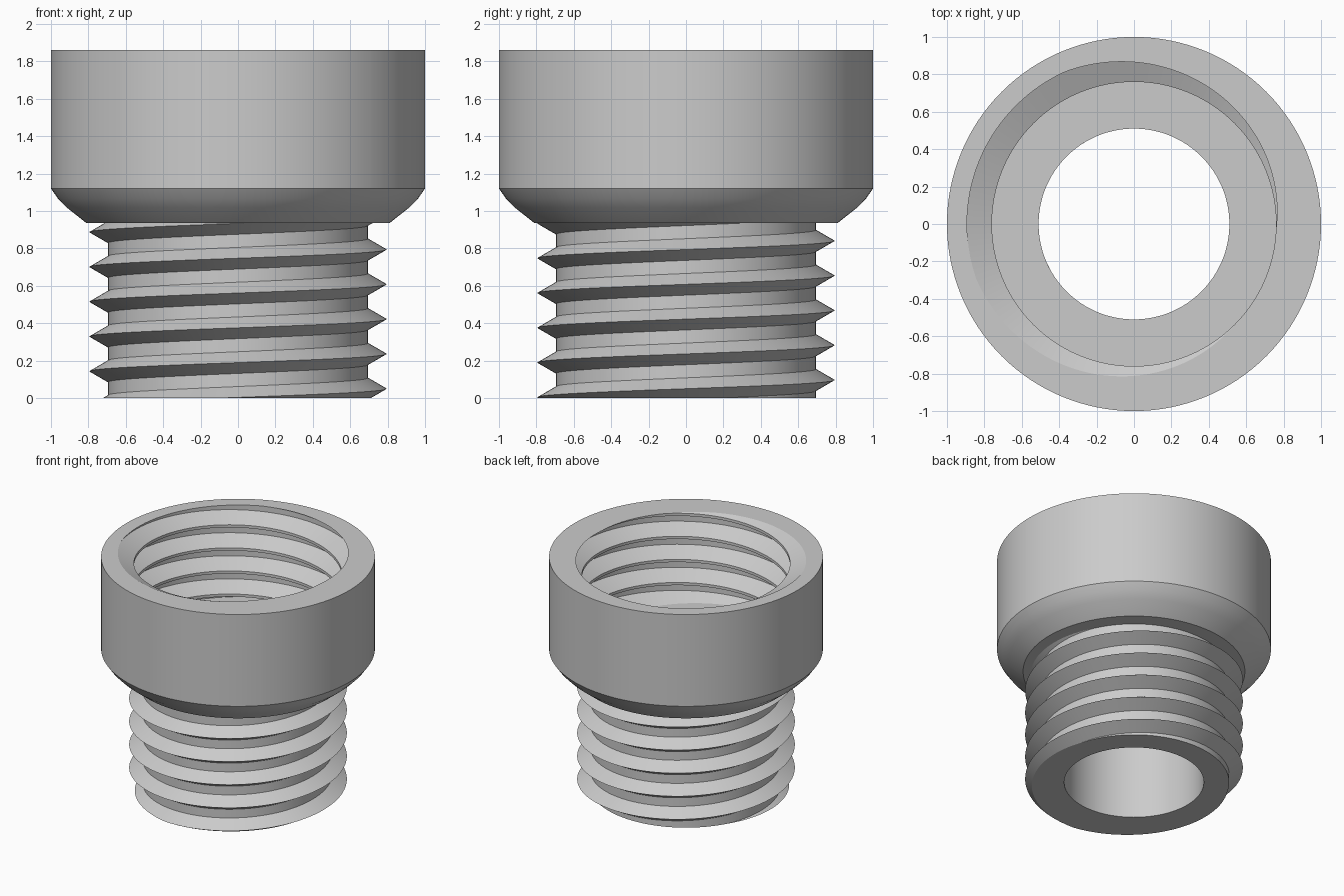
import bpy
import bmesh
import math

cube = bpy.data.objects.get("Cube")
if cube:
    bpy.data.objects.remove(cube)

SEGMENTS = 128
PITCH = 0.186
BORE = 0.51
FLOOR = 1.12
TOP = 1.86

steel = bpy.data.materials.new("plain grey")
steel.use_nodes = True
steel.diffuse_color = (0.6, 0.6, 0.6, 1)
steel.node_tree.nodes["Principled BSDF"].inputs["Base Color"].default_value = (0.6, 0.6, 0.6, 1)


def thread_sheet(profile, start, low, high):
    """Helical wall from a repeating (height, radius) profile, trimmed flat."""
    bm = bmesh.new()
    first = math.floor((low - start) / PITCH) - 2
    last = math.ceil((high - start) / PITCH) + 2
    columns = []
    for i in range(SEGMENTS):
        a = math.tau * i / SEGMENTS
        columns.append([
            bm.verts.new((r * math.cos(a), r * math.sin(a),
                          start + PITCH * (turn + i / SEGMENTS) + z))
            for turn in range(first, last) for z, r in profile])
    step = len(profile)
    for i in range(SEGMENTS):
        here = columns[i]
        # the last column joins the first one, a turn higher
        there = columns[i + 1] if i + 1 < SEGMENTS else columns[0][step:]
        for k in range(min(len(here), len(there)) - 1):
            bm.faces.new((here[k], there[k], there[k + 1], here[k + 1]))
    for height, side in ((low, -1), (high, 1)):
        bmesh.ops.bisect_plane(bm, geom=bm.verts[:] + bm.edges[:] + bm.faces[:],
                               dist=1e-6, plane_co=(0, 0, height),
                               plane_no=(0, 0, side), clear_outer=True)
    return bm


def extend_rim(bm, height, path):
    """Extrude the open rim at a height through rings of (radius, height)."""
    edges = [e for e in bm.edges if e.is_boundary
             and all(abs(v.co.z - height) < 1e-4 for v in e.verts)]
    for radius, z in path:
        geom = bmesh.ops.extrude_edge_only(bm, edges=edges)["geom"]
        edges = [g for g in geom if isinstance(g, bmesh.types.BMEdge)]
        for v in (g for g in geom if isinstance(g, bmesh.types.BMVert)):
            scale = radius / math.hypot(v.co.x, v.co.y)
            v.co = (v.co.x * scale, v.co.y * scale, z)


def finish(bm, name):
    bmesh.ops.recalc_face_normals(bm, faces=bm.faces[:])
    mesh = bpy.data.meshes.new(name)
    bm.to_mesh(mesh)
    bm.free()
    mesh.materials.append(steel)
    mesh.shade_smooth()
    mesh.set_sharp_from_angle(angle=math.radians(23))
    obj = bpy.data.objects.new(name, mesh)
    bpy.context.collection.objects.link(obj)


# Stem: pointed outer thread, flat end and smooth bore
ridge = [(-0.058, 0.695), (0, 0.795), (0.058, 0.695)]
stem = thread_sheet(ridge, 0.05, 0, 0.95)
extend_rim(stem, 0, [(BORE, 0), (BORE, FLOOR)])
finish(stem, "threaded_stem")

# Socket: grooved inner thread, rim, outer wall, rounded chamfer and floor
groove = [(-0.082, 0.76), (-0.022, 0.893), (0.022, 0.893), (0.082, 0.76)]
socket = thread_sheet(groove, 1.779, FLOOR, TOP)
extend_rim(socket, TOP, [(1, TOP), (1, FLOOR), (0.963, 1.067), (0.915, 1.018),
                         (0.81, 0.935), (0.66, 0.935)])
extend_rim(socket, FLOOR, [(BORE, FLOOR)])
finish(socket, "threaded_socket")
